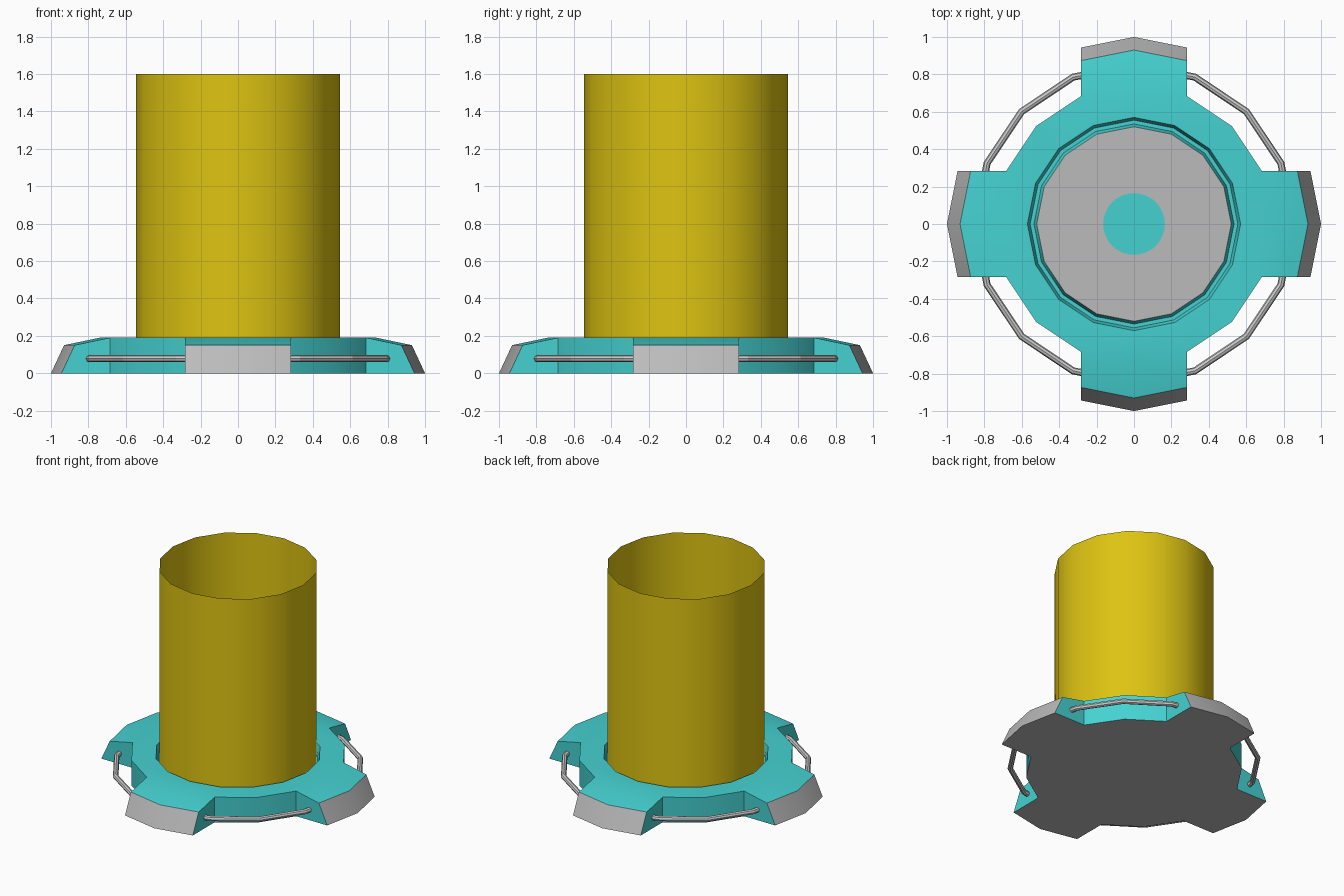
import bpy, bmesh, math

if "Cube" in bpy.data.objects:
    bpy.data.objects.remove(bpy.data.objects["Cube"])

N = 16  # sides of every round part


def material(name, rgb):
    m = bpy.data.materials.new(name)
    m.diffuse_color = (*rgb, 1)
    m.use_nodes = True
    m.node_tree.nodes["Principled BSDF"].inputs["Base Color"].default_value = m.diffuse_color
    return m


teal = material("teal", (0.06, 0.64, 0.64))
grey = material("grey", (0.5, 0.5, 0.5))
yellow = material("yellow", (0.73, 0.55, 0.006))


def finish(name, bm, mats, recalc=True):
    bmesh.ops.remove_doubles(bm, verts=bm.verts, dist=0.0005)
    if recalc:
        bmesh.ops.recalc_face_normals(bm, faces=bm.faces)
    me = bpy.data.meshes.new(name)
    bm.to_mesh(me)
    bm.free()
    for m in mats:
        me.materials.append(m)
    ob = bpy.data.objects.new(name, me)
    bpy.context.collection.objects.link(ob)
    bpy.context.view_layer.objects.active = ob
    ob.select_set(True)
    bpy.ops.object.shade_smooth_by_angle(angle=math.radians(30))
    ob.select_set(False)
    return ob


def polar(r, i, z, n=N):
    a = 2 * math.pi * i / n
    return (r * math.cos(a), r * math.sin(a), z)


def face(bm, pts, mat=0):
    bm.faces.new([bm.verts.new(p) for p in pts]).material_index = mat


def turn(p, k):
    for _ in range(k):
        p = (-p[1], p[0], p[2])
    return p


# Base: round body with a groove for the tube
bm = bmesh.new()
R, H = 0.74, 0.19
profile = [(R, 0), (R, H), (0.57, H), (0.555, 0.14), (0.535, 0.14), (0.52, H)]
for i in range(N):
    for j, ((r0, z0), (r1, z1)) in enumerate(zip(profile, profile[1:])):
        if j == 0 and i % 4 in (0, 3):
            continue  # opening where an arm joins
        face(bm, [polar(r0, i, z0), polar(r0, i + 1, z0),
                  polar(r1, i + 1, z1), polar(r1, i, z1)])
face(bm, [polar(0.52, i, H) for i in range(N)], 1)
face(bm, [polar(R, -i, 0) for i in range(N)], 1)

# Four arms with sloping tops and grey tips
w = R * math.sin(math.pi / 8)
d = R - R * math.cos(math.pi / 8)
arm = [(R, H), (0.93, 0.15), (1.0, 0), (R, 0)]
for k in range(4):
    for s in (-1, 1):
        mid = [turn((x, 0, z), k) for x, z in arm]
        side = [turn((x - d, s * w, z), k) for x, z in arm]
        for j, m in enumerate((0, 1, 1)):
            face(bm, [mid[j], mid[j + 1], side[j + 1], side[j]], m)
        face(bm, side)
finish("base", bm, [teal, grey])

# Round light in the middle of the base
bm = bmesh.new()
face(bm, [polar(0.165, i, H + 0.002, 32) for i in range(32)])
finish("centre_light", bm, [teal], False)

# Open tall tube standing in the groove
bm = bmesh.new()
for i in range(N):
    face(bm, [polar(0.545, i, 0.14), polar(0.545, i + 1, 0.14),
              polar(0.545, i + 1, 1.6), polar(0.545, i, 1.6)])
finish("tube", bm, [yellow], False)

# Bent handle rails between the arms
rb = 0.85
rail = [polar(rb, i, 0.078) for i in (1, 2, 3)]
end = (0.275, 0.795, 0.078)
path = [(end[1], end[0], end[2])] + rail + [end]
for k in range(4):
    cu = bpy.data.curves.new("handle_rail", "CURVE")
    cu.dimensions = "3D"
    cu.bevel_depth = 0.019
    cu.bevel_resolution = 2
    cu.use_fill_caps = True
    sp = cu.splines.new("POLY")
    sp.points.add(len(path) - 1)
    for p, q in zip(sp.points, path):
        p.co = (*turn(q, k), 1)
    sp.use_smooth = False
    ob = bpy.data.objects.new("handle_rail", cu)
    bpy.context.collection.objects.link(ob)
